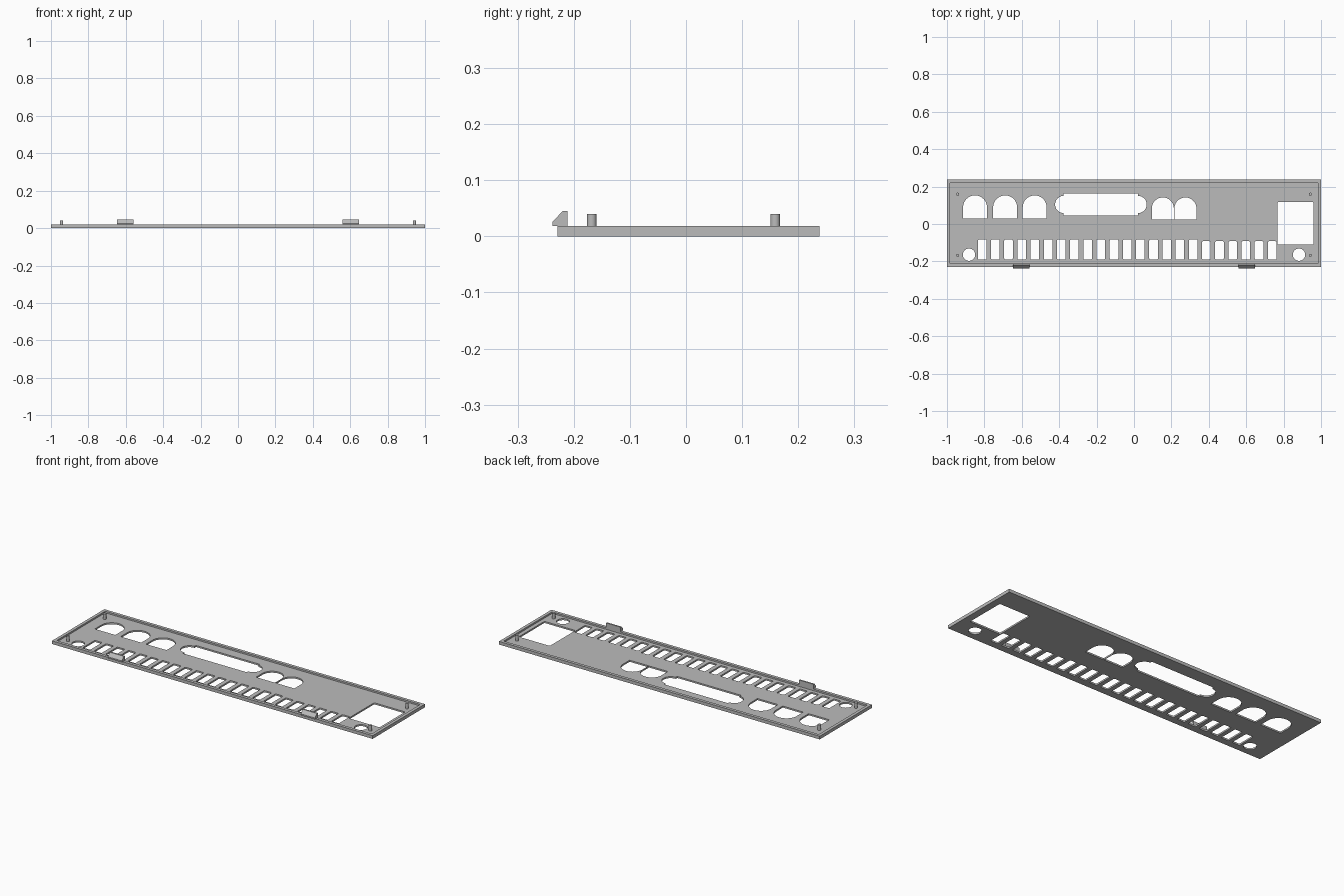
import bpy
from math import pi, sin, cos, sqrt, atan2

cube = bpy.data.objects.get("Cube")
if cube:
    bpy.data.objects.remove(cube)

grey = bpy.data.materials.new("plain grey")
grey.use_nodes = True
grey.diffuse_color = (0.5, 0.5, 0.5, 1)
grey.node_tree.nodes["Principled BSDF"].inputs["Base Color"].default_value = (0.5, 0.5, 0.5, 1)

FLOOR, RIM_TOP, RIM = 0.009, 0.018, 0.0175
X, FRONT, BACK = 1.0, -0.229, 0.2375


def arc(cx, cy, r, a0, a1, n=12):
    return [(cx + r * cos(a0 + (a1 - a0) * i / n), cy + r * sin(a0 + (a1 - a0) * i / n))
            for i in range(n + 1)]


def circle(cx, cy, r, n=32):
    return arc(cx, cy, r, 0, 2 * pi, n)[:-1]


def rect(x0, x1, y0, y1, r=0.0):
    if r == 0:
        return [(x0, y0), (x1, y0), (x1, y1), (x0, y1)]
    return (arc(x1 - r, y1 - r, r, 0, pi / 2, 4) + arc(x0 + r, y1 - r, r, pi / 2, pi, 4)
            + arc(x0 + r, y0 + r, r, pi, 1.5 * pi, 4) + arc(x1 - r, y0 + r, r, 1.5 * pi, 2 * pi, 4))


def arch(x0, x1, y0, y1):
    # Straight-sided opening with a round top
    r = (x1 - x0) / 2
    return [(x0, y0), (x1, y0)] + arc(x0 + r, y1 - r, r, 0, pi, 20)


def connector(x0, x1, y0, y1, r):
    # Long rectangle with a round lobe at each end
    cy, a = (y0 + y1) / 2, pi / 2
    return ([(x0, y0), (x1, y0)] + arc(x1, cy, r, -a, a) + [(x1, y1), (x0, y1)]
            + arc(x0, cy, r, a, 3 * a))


def extrude(name, loops, z0, z1):
    # Filled outline with holes, extruded between two heights
    curve = bpy.data.curves.new(name, "CURVE")
    curve.dimensions, curve.fill_mode = "2D", "BOTH"
    curve.extrude = (z1 - z0) / 2
    for loop in loops:
        s = curve.splines.new("POLY")
        s.points.add(len(loop) - 1)
        for p, (x, y) in zip(s.points, loop):
            p.co = (x, y, 0, 1)
        s.use_cyclic_u = True
    ob = bpy.data.objects.new(name, curve)
    bpy.context.collection.objects.link(ob)
    ob.location.z = (z0 + z1) / 2
    bpy.ops.object.select_all(action="DESELECT")
    ob.select_set(True)
    bpy.context.view_layer.objects.active = ob
    bpy.ops.object.convert(target="MESH")
    ob = bpy.context.object
    ob.data.materials.clear()
    ob.data.materials.append(grey)
    bpy.ops.object.shade_smooth_by_angle(angle=pi / 6)
    return ob


# Port openings
outline = rect(-X, X, FRONT, BACK)
holes = [arch(c - 0.064, c + 0.064, 0.03, 0.153) for c in (-0.85, -0.689, -0.531)]
holes += [arch(c - 0.059, c + 0.059, 0.025, 0.142) for c in (0.154, 0.275)]
holes.append(connector(-0.376, 0.022, 0.046, 0.163, 0.046))
holes.append(rect(0.767, 0.96, -0.11, 0.118, 0.008))
holes += [circle(s * 0.882, -0.164, 0.033) for s in (-1, 1)]

# Ventilation slots, the last few slightly shorter
for i in range(23):
    c = -0.812 + i * 0.0705
    holes.append(rect(c - 0.023, c + 0.023, -0.19, -0.083 if i < 17 else -0.092, 0.006))

extrude("back_panel", [outline] + holes, 0, FLOOR)

# Raised border
extrude("border_rim", [outline, rect(-X + RIM, X - RIM, FRONT + RIM, BACK - RIM)], FLOOR, RIM_TOP)

# Corner pegs
for sx, side in ((-1, "right"), (1, "left")):
    for y, end in ((-0.168, "front"), (0.159, "back")):
        extrude(f"{end}_{side}_peg", [circle(sx * 0.943, y, 0.0085, 20)], FLOOR - 0.002, 0.04)

# Snap clips: side profile in y and z, swept along x
profile = [(-0.2375, 0.018), (-0.2375, 0.026), (-0.22, 0.045), (-0.2115, 0.045), (-0.2115, 0.018)]
for sx, side in ((-1, "right"), (1, "left")):
    clip = extrude(f"{side}_clip", [profile], -0.044, 0.044)
    clip.rotation_euler = (pi / 2, 0, pi / 2)
    clip.location = (sx * 0.602, 0, 0)
